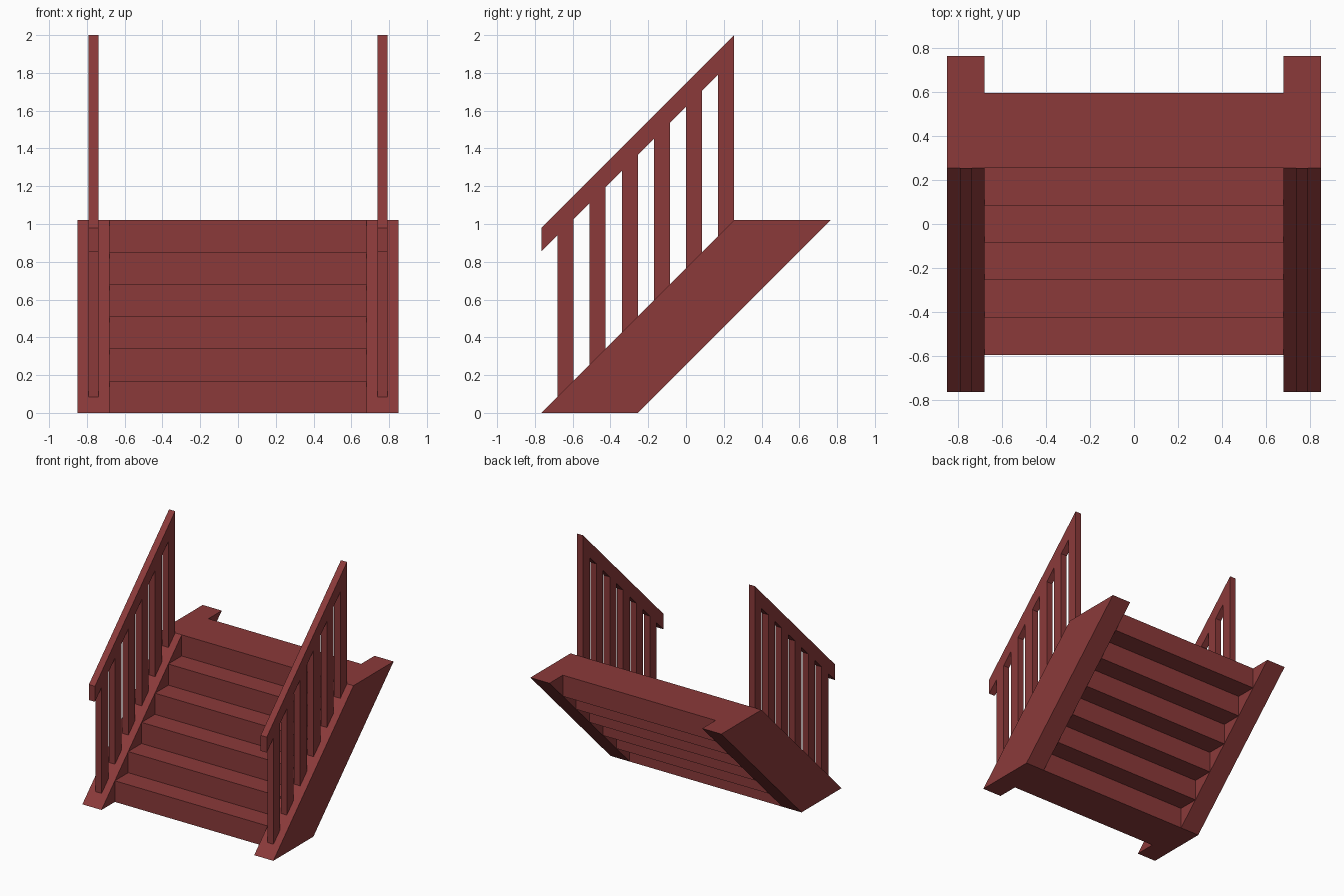
import bpy
import bmesh

# Remove the default cube
cube = bpy.data.objects.get("Cube")
if cube:
    bpy.data.objects.remove(cube, do_unlink=True)

STEP = 0.17          # rise and run of one step
COUNT = 6            # number of steps
FRONT = -4.5 * STEP  # front foot of the stringers
TOP = COUNT * STEP   # height of the landing
INNER, OUTER = 0.68, 0.85
RAIL_X, RAIL_HALF = 0.765, 0.027

red = bpy.data.materials.new("brick_red")
red.use_nodes = True
red.diffuse_color = (0.258, 0.042, 0.042, 1)
red.node_tree.nodes["Principled BSDF"].inputs["Base Color"].default_value = red.diffuse_color


def extrude_profile(name, profile, x0, x1):
    """Extrude a (y, z) outline along x from x0 to x1."""
    bm = bmesh.new()
    face = bm.faces.new([bm.verts.new((x0, y, z)) for y, z in profile])
    result = bmesh.ops.extrude_face_region(bm, geom=[face])
    moved = [v for v in result["geom"] if isinstance(v, bmesh.types.BMVert)]
    bmesh.ops.translate(bm, verts=moved, vec=(x1 - x0, 0, 0))
    bmesh.ops.recalc_face_normals(bm, faces=bm.faces)
    mesh = bpy.data.meshes.new(name)
    bm.to_mesh(mesh)
    bm.free()
    mesh.materials.append(red)
    obj = bpy.data.objects.new(name, mesh)
    bpy.context.collection.objects.link(obj)
    return obj


def sloped(y0, y1, low, high):
    """Upright-ended outline between two 45 degree lines z = y + offset."""
    return [(y0, y0 + low), (y1, y1 + low), (y1, y1 + high), (y0, y0 + high)]


# Steps: stepped on top and underneath, each block two runs deep
upper, lower = [], []
for i in range(COUNT):
    y, z = FRONT + (i + 1) * STEP, i * STEP
    upper += [(y, z), (y, z + STEP)]
    lower += [(y + 2 * STEP, z), (y + 2 * STEP, z + STEP)]
extrude_profile("steps", upper + lower[::-1], -INNER, INNER)

# Handrail lines follow the slope of the stringers
FOOT = -FRONT
RAIL_LOW, RAIL_HIGH = 1.62, 1.745
BACK = FRONT + TOP

for side, s in (("left", 1), ("right", -1)):
    # Slanted side stringer
    stringer = [(FRONT, 0), (FRONT + 3 * STEP, 0), (BACK + 3 * STEP, TOP), (BACK, TOP)]
    extrude_profile(f"{side}_stringer", stringer, s * INNER, s * OUTER)

    # Handrail and its balusters
    xs = s * (RAIL_X - RAIL_HALF), s * (RAIL_X + RAIL_HALF)
    extrude_profile(f"{side}_handrail", sloped(FRONT, BACK, RAIL_LOW, RAIL_HIGH), *xs)
    for i in range(COUNT):
        y = FRONT + (i + 0.5) * STEP
        extrude_profile(f"{side}_baluster_{i + 1}",
                        sloped(y, y + STEP / 2, FOOT, RAIL_LOW), *xs)
